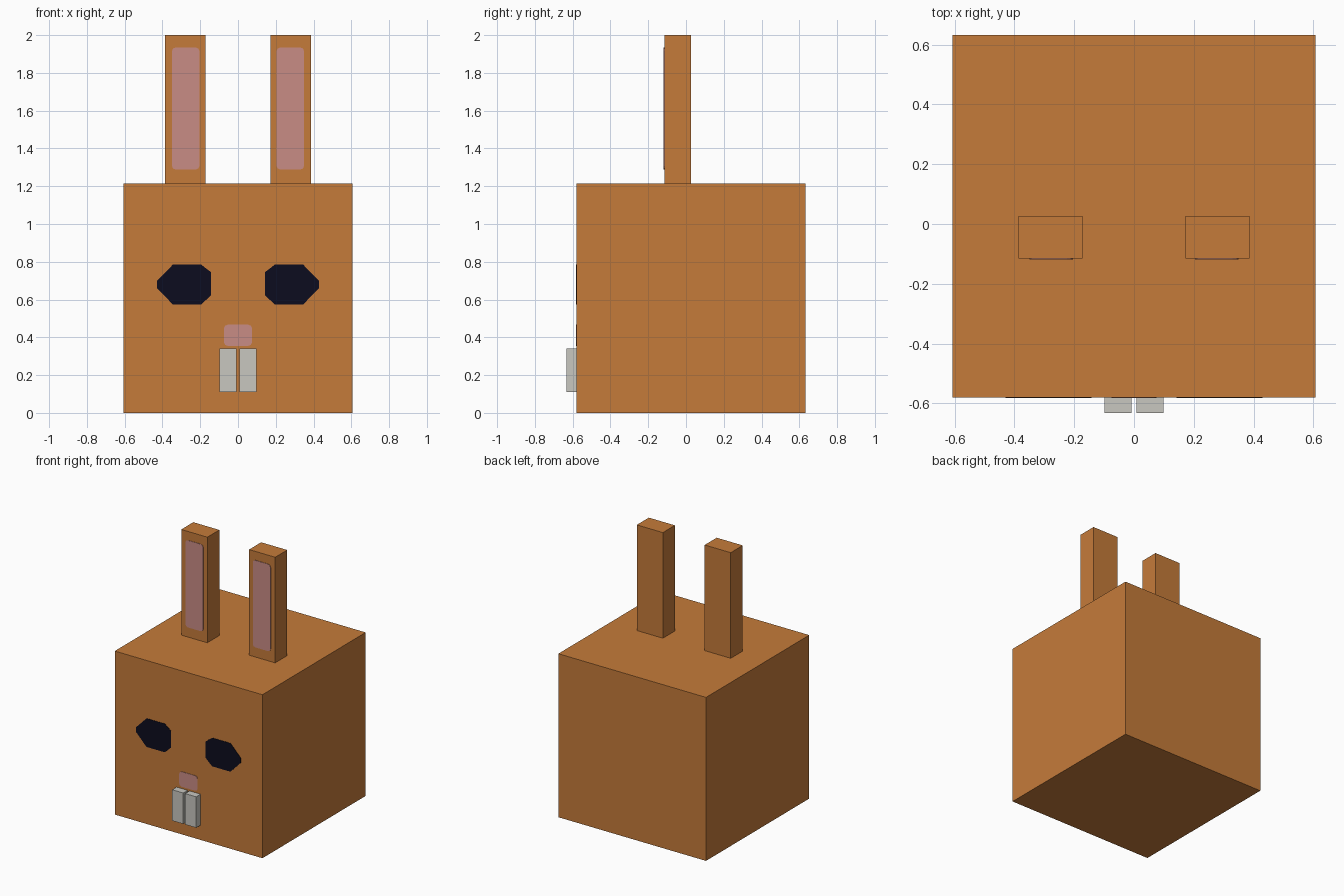
import bpy
import bmesh

if "Cube" in bpy.data.objects:
    bpy.data.objects.remove(bpy.data.objects["Cube"])


def material(name, color):
    m = bpy.data.materials.new(name)
    m.diffuse_color = (*color, 1)
    m.use_nodes = True
    m.node_tree.nodes["Principled BSDF"].inputs["Base Color"].default_value = m.diffuse_color
    return m


FUR = material("orange_fur", (0.558, 0.198, 0.042))
PINK = material("soft_pink", (0.584, 0.263, 0.235))
DARK = material("dark_navy", (0.0037, 0.0037, 0.013))
TOOTH = material("off_white", (0.578, 0.571, 0.527))


def finish(name, bm, mat):
    bmesh.ops.recalc_face_normals(bm, faces=bm.faces)
    me = bpy.data.meshes.new(name)
    bm.to_mesh(me)
    bm.free()
    me.materials.append(mat)
    ob = bpy.data.objects.new(name, me)
    bpy.context.collection.objects.link(ob)
    return ob


def box(name, x, y, z, mat):
    """Box from (min, max) ranges on each axis."""
    bm = bmesh.new()
    bmesh.ops.create_cube(bm, size=1)
    for v in bm.verts:
        v.co = [r[0] if c < 0 else r[1] for c, r in zip(v.co, (x, y, z))]
    return finish(name, bm, mat)


def plate(name, outline, y, mat, thick=0.003):
    """Thin plate with an x-z outline, standing just in front of the plane y."""
    bm = bmesh.new()
    face = bm.faces.new([bm.verts.new((px, y, pz)) for px, pz in outline])
    new = bmesh.ops.extrude_face_region(bm, geom=[face])["geom"]
    verts = [g for g in new if isinstance(g, bmesh.types.BMVert)]
    bmesh.ops.translate(bm, verts=verts, vec=(0, -thick, 0))
    return finish(name, bm, mat)


def soft_rect(x0, x1, z0, z1, c=0.02):
    """Rectangle outline with softened corners."""
    k = c * 0.3
    pts = []
    for cx, cz, sx, sz, flip in ((x0, z0, 1, 1, False), (x1, z0, -1, 1, True),
                                 (x1, z1, -1, -1, False), (x0, z1, 1, -1, True)):
        corner = [(cx, cz + sz * c), (cx + sx * k, cz + sz * k), (cx + sx * c, cz)]
        pts += corner[::-1] if flip else corner
    return pts


FACE_Y, EAR_Y = -0.58, -0.115

# Head
box("head", (-0.607, 0.607), (FACE_Y, 0.632), (0, 1.215), FUR)

# Nose
plate("nose", soft_rect(-0.075, 0.075, 0.355, 0.467), FACE_Y, PINK)

# Eye outline, pointed towards the outside of the face
EYE = [(0.143, 0.622), (0.195, 0.574), (0.345, 0.574), (0.43, 0.662),
       (0.43, 0.697), (0.345, 0.785), (0.195, 0.785), (0.143, 0.745)]

# Paired parts: ears, inner ears, eyes, front teeth
for side, s in (("left", -1), ("right", 1)):
    def span(a, b):
        return tuple(sorted((s * a, s * b)))

    box(f"{side}_ear", span(0.172, 0.386), (EAR_Y, 0.026), (1.215, 2.0), FUR)
    plate(f"{side}_inner_ear", soft_rect(*span(0.204, 0.35), 1.288, 1.935), EAR_Y, PINK)
    plate(f"{side}_eye", [(s * x, z) for x, z in EYE], FACE_Y, DARK)
    box(f"{side}_tooth", span(0.008, 0.099), (-0.632, FACE_Y), (0.11, 0.34), TOOTH)
